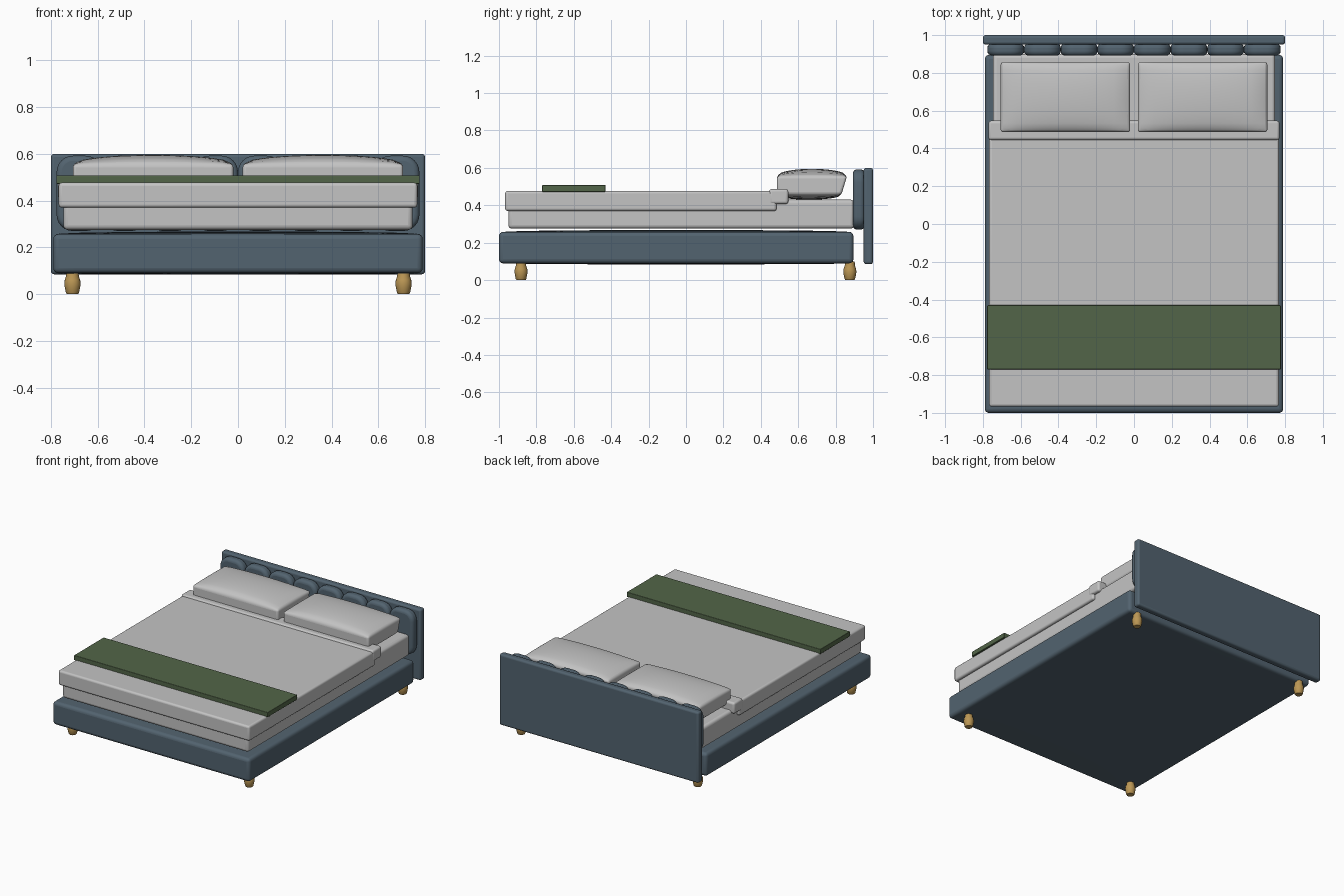
import bpy, bmesh, math
from mathutils import Vector

old = bpy.data.objects.get("Cube")
if old:
    bpy.data.objects.remove(old, do_unlink=True)


def material(name, rgb):
    m = bpy.data.materials.new(name)
    m.use_nodes = True
    m.diffuse_color = (*rgb, 1)
    m.node_tree.nodes["Principled BSDF"].inputs["Base Color"].default_value = (*rgb, 1)
    return m


upholstery = material("slate blue upholstery", (0.085, 0.125, 0.16))
linen = material("pale grey linen", (0.55, 0.55, 0.55))
wool = material("moss green wool", (0.085, 0.13, 0.065))
wood = material("honey oak", (0.5, 0.31, 0.09))


def finish(bm, name, mat, bevel=0, segments=4):
    """Turn a bmesh into a smooth-shaded object with optional rounded edges."""
    bmesh.ops.recalc_face_normals(bm, faces=bm.faces)
    mesh = bpy.data.meshes.new(name)
    bm.to_mesh(mesh)
    bm.free()
    ob = bpy.data.objects.new(name, mesh)
    bpy.context.collection.objects.link(ob)
    mesh.materials.append(mat)
    if bevel:
        mod = ob.modifiers.new("rounded edges", "BEVEL")
        mod.width, mod.segments = bevel, segments
        mod.limit_method = "ANGLE"
        mod.angle_limit = math.radians(40)
    bpy.ops.object.select_all(action="DESELECT")
    ob.select_set(True)
    bpy.context.view_layer.objects.active = ob
    bpy.ops.object.shade_smooth_by_angle(angle=math.radians(40))


def block(x, y, z):
    """Box spanning the three (min, max) ranges."""
    bm = bmesh.new()
    bmesh.ops.create_cube(bm, size=1)
    for v in bm.verts:
        v.co = Vector([lo + (c + 0.5) * (hi - lo) for c, (lo, hi) in zip(v.co, (x, y, z))])
    return bm


def box(name, mat, x, y, z, bevel):
    finish(block(x, y, z), name, mat, bevel)


def cushion(name, mat, x, y, z, bulge_up, bulge_down, bevel, taper=0):
    """Box with domed top and bottom; taper draws in the back of the underside."""
    bm = block(x, y, z)
    level = [e for e in bm.edges if abs(e.verts[0].co.z - e.verts[1].co.z) < 0.001]
    bmesh.ops.subdivide_edges(bm, edges=level, cuts=15, use_grid_fill=True)
    mid = (z[0] + z[1]) / 2
    for v in bm.verts:
        u = 2 * (v.co.x - x[0]) / (x[1] - x[0]) - 1
        w = 2 * (v.co.y - y[0]) / (y[1] - y[0]) - 1
        dome = math.sqrt(max(0, 1 - u * u) * max(0, 1 - w * w))
        if v.co.z > mid:
            v.co.z += bulge_up * dome
        else:
            v.co.z -= bulge_down * dome
            v.co.y -= taper * (w + 1) / 2
    finish(bm, name, mat, bevel)


# Frame
cushion("bed_base", upholstery, (-0.79, 0.79), (-1, 0.895), (0.09, 0.257), 0.011, 0.006, 0.022)
box("headboard", upholstery, (-0.8, 0.8), (0.95, 1), (0.085, 0.6), 0.014)

# Padded channels on the headboard
count, pitch = 8, 0.194
for i in range(count):
    cx = (i - (count - 1) / 2) * pitch
    bm = block((cx - pitch / 2, cx + pitch / 2), (0.892, 0.955), (0.27, 0.592))
    corners = [e for e in bm.edges if abs(e.verts[0].co.y - e.verts[1].co.y) > 0.01]
    bmesh.ops.bevel(bm, geom=corners, offset=0.07, segments=6, profile=0.5, affect="EDGES")
    finish(bm, f"headboard_channel_{i + 1}", upholstery, 0.022)

# Bedding
box("mattress", linen, (-0.747, 0.747), (-0.95, 0.9), (0.275, 0.43), 0.02)
box("duvet", linen, (-0.767, 0.767), (-0.967, 0.485), (0.37, 0.477), 0.014)
box("duvet_fold", linen, (-0.77, 0.77), (0.445, 0.547), (0.407, 0.487), 0.014)
box("throw_blanket", wool, (-0.777, 0.777), (-0.77, -0.43), (0.472, 0.508), 0.004)

# Pillows and turned feet, one set per side
profile = [(0.024, 0), (0.028, 0.006), (0.033, 0.03), (0.035, 0.045),
           (0.033, 0.06), (0.027, 0.078), (0.026, 0.1)]
sides = 20
for side, name in ((1, "left"), (-1, "right")):
    inner, outer = side * 0.02, side * 0.706
    cushion(f"{name}_pillow", linen, (min(inner, outer), max(inner, outer)),
            (0.486, 0.861), (0.457, 0.556), 0.039, 0.027, 0.014, taper=0.03)
    for y, end in ((-0.882, "front"), (0.876, "back")):
        bm = bmesh.new()
        rings = [[bm.verts.new((side * 0.708 + r * math.cos(math.tau * k / sides),
                                y + r * math.sin(math.tau * k / sides), z))
                  for k in range(sides)] for r, z in profile]
        for a, b in zip(rings, rings[1:]):
            for k in range(sides):
                j = (k + 1) % sides
                bm.faces.new((a[k], a[j], b[j], b[k]))
        bm.faces.new(rings[0])
        bm.faces.new(rings[-1])
        finish(bm, f"{end}_{name}_foot", wood)
